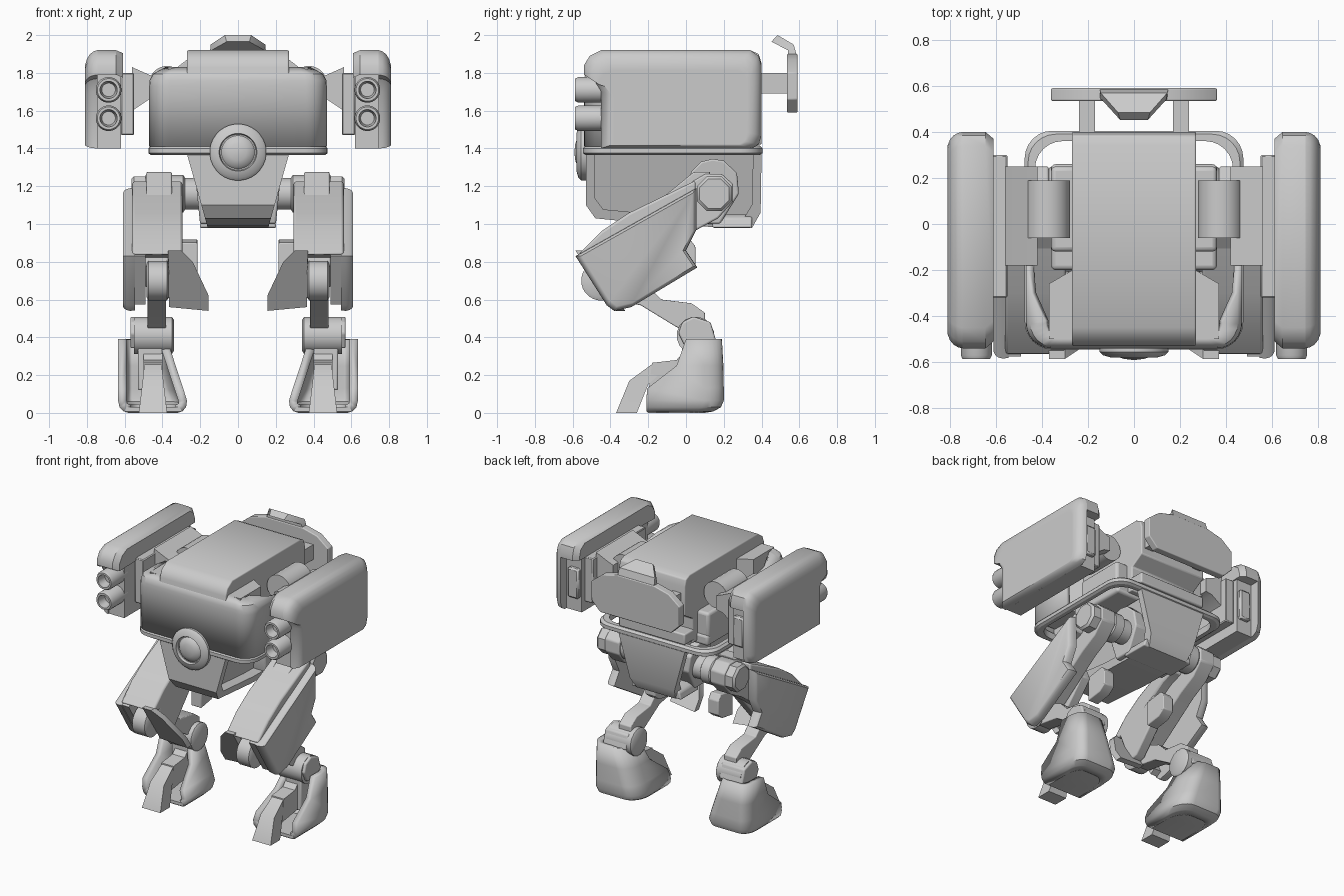
import bpy, bmesh, math
from mathutils import Vector

if "Cube" in bpy.data.objects:
    bpy.data.objects.remove(bpy.data.objects["Cube"])

grey = bpy.data.materials.new("plain grey")
grey.use_nodes = True
GREY = (0.6, 0.6, 0.6, 1)
grey.diffuse_color = GREY
grey.node_tree.nodes["Principled BSDF"].inputs["Base Color"].default_value = GREY


def finish(name, bm, mirror=False, bevel=0, segments=3, thick=0):
    """Turn a bmesh into a smooth-by-angle object with its modifiers."""
    bmesh.ops.recalc_face_normals(bm, faces=bm.faces)
    mesh = bpy.data.meshes.new(name)
    bm.to_mesh(mesh)
    bm.free()
    mesh.materials.append(grey)
    ob = bpy.data.objects.new(name, mesh)
    bpy.context.collection.objects.link(ob)
    bpy.context.view_layer.objects.active = ob
    bpy.ops.object.select_all(action='DESELECT')
    ob.select_set(True)
    bpy.ops.object.shade_smooth_by_angle(angle=math.radians(35))
    if thick:
        m = ob.modifiers.new("Wall", 'SOLIDIFY')
        m.thickness, m.offset = thick, -1
    if bevel:
        m = ob.modifiers.new("Bevel", 'BEVEL')
        m.width, m.segments, m.angle_limit = bevel, segments, math.radians(35)
    if mirror:
        ob.modifiers.new("Mirror", 'MIRROR')
    return ob


def loft(name, sections, closed=True, caps=True, **kw):
    """Skin a list of equal-length sections."""
    bm = bmesh.new()
    rows = [[bm.verts.new(p) for p in s] for s in sections]
    n = len(rows[0])
    for a, b in zip(rows, rows[1:]):
        for i in range(n if closed else n - 1):
            j = (i + 1) % n
            bm.faces.new((a[i], a[j], b[j], b[i]))
    if closed and caps:
        bm.faces.new(rows[0])
        bm.faces.new(rows[-1])
    return finish(name, bm, **kw)


def side_prism(name, pts, x0, x1, **kw):
    """Extrude a side (y, z) outline across x."""
    return loft(name, [[(x, y, z) for y, z in pts] for x in (x0, x1)], **kw)


def front_prism(name, pts, y0, y1, **kw):
    """Extrude a front (x, z) outline along y."""
    return loft(name, [[(x, y, z) for x, z in pts] for y in (y0, y1)], **kw)


def box(name, lo, hi, **kw):
    (x0, y0, z0), (x1, y1, z1) = lo, hi
    return front_prism(name, [(x0, z0), (x1, z0), (x1, z1), (x0, z1)], y0, y1, **kw)


def turned(name, profile, centre, axis, sides=24, **kw):
    """Lathe (radius, distance) pairs about an axis through centre."""
    rot = Vector((0, 0, 1)).rotation_difference(Vector(axis)).to_matrix()
    turn = [math.tau * (i + 0.5) / sides for i in range(sides)]
    rings = [[Vector(centre) + rot @ Vector((r * math.cos(t), r * math.sin(t), d)) for t in turn]
             for r, d in profile]
    return loft(name, rings, **kw)


def u_path(w, front, back, r, z, n=6):
    """Open U in plan, curving round the two front corners."""
    right = [(w, back, z)]
    for i in range(n + 1):
        t = math.pi / 2 * i / n
        right.append((w - r + r * math.cos(t), front + r - r * math.sin(t), z))
    return right + [(-x, y, z) for x, y, z in reversed(right)]


# Torso: central spine, front shell, inner cheeks, rear ledge
side_prism("torso_spine", [(-.53, 1.40), (-.53, 1.83), (-.51, 1.88), (-.45, 1.92), (.34, 1.92), (.385, 1.90),
                           (.40, 1.85), (.40, 1.64), (.30, 1.58), (.30, 1.40)], -.27, .27, bevel=.008)
loft("torso_front_shell", [u_path(.47, -.54, -.14, .11, 1.41), u_path(.47, -.54, -.155, .11, 1.73),
                           u_path(.468, -.54, -.16, .11, 1.76), u_path(.45, -.533, -.30, .10, 1.795),
                           u_path(.385, -.50, -.42, .07, 1.83)], closed=False, thick=.03)
loft("torso_cheek", [[(.25, -.19, z), (.37, -.26, z), (.37, -.50, z), (.25, -.50, z)]
                     for z in (1.45, 1.83)], mirror=True)
box("torso_floor", (-.36, -.2, 1.38), (.36, .26, 1.46), bevel=.02)
box("rear_ledge", (-.27, .2, 1.42), (.27, .40, 1.50), bevel=.01)
box("shoulder_block", (.25, -.12, 1.42), (.36, .25, 1.62), bevel=.02, mirror=True)

# Rim tube looping round the waist
def rim(grow, z):
    front = u_path(.45 + grow, -.52 - grow, 0, .12, z)[1:-1]
    back = u_path(.45 + grow, -.38 - grow, 0, .12, z)[1:-1]
    return front + [(x, -y, z) for x, y, z in reversed(back)]
loft("waist_rim", [rim(*s) for s in ((.01, 1.365), (.025, 1.375), (.025, 1.40), (.01, 1.415),
                                     (-.02, 1.415), (-.02, 1.365), (.01, 1.365))], caps=False)

# Round front lamp
turned("lamp_ring", [(.15, 0), (.15, .025), (.135, .04), (.10, .05), (.095, .03)],
       (0, -.53, 1.38), (0, -1, 0), 32)
turned("lamp_dome", [(.088, 0), (.088, .03), (.075, .045), (.045, .056), (.01, .06)],
       (0, -.53, 1.38), (0, -1, 0), 32)

# Pelvis: tapered keel with a raised band along its edge
keel = [(-.53, 1.37), (-.53, 1.10), (-.48, 1.03), (-.08, .99), (.35, .98), (.395, 1.06), (.40, 1.37)]
def taper(z):
    return .16 + .11 * (z - .98) / .39
def inset(y, z, k):
    return (-.06 + (y + .06) * k, 1.37 + (z - 1.37) * (k - .04))
core = [inset(y, z, .92) if z < 1.3 else (y * .92, z) for y, z in keel]
loft("pelvis_core", [[(s * (taper(z) - .08), y, z) for y, z in core] for s in (-1, 1)])
inner = [(y * .9 - .005, z) if z > 1.3 else inset(y, z, .9) for y, z in keel]
strip = [[(s * taper(q[1]), *q) for q in pair for s in (-1, 1)] for pair in zip(keel, inner)]
loft("pelvis_band", [[a, b, d, c] for a, b, c, d in strip])
front_prism("pelvis_foot", [(-.205, .98), (.205, .98), (.19, 1.03), (.16, 1.05), (-.16, 1.05), (-.19, 1.03)],
            .14, .35, bevel=.01)
flange = [(0, 1.2), (.03, 1.28), (.08, 1.33), (.14, 1.345), (.20, 1.335), (.27, 1.27), (.28, 1.16),
          (.18, 1.0), (.05, 1.0)]
loft("hip_flange", [[(x - .1 * (1.34 - z), y, z) for y, z in flange] for x in (.08, .235)],
     bevel=.01, mirror=True)

# Rear shield, its struts and hooked top flap
front_prism("rear_shield", [(-.36, 1.66), (-.29, 1.59), (.29, 1.59), (.36, 1.66), (.36, 1.80), (.27, 1.87),
                            (.15, 1.90), (-.15, 1.90), (-.27, 1.87), (-.36, 1.80)], .535, .59, bevel=.006)
box("rear_strut", (.17, .29, 1.69), (.24, .55, 1.80), mirror=True)
flap = [(.15, .59, 1.88), (.145, .57, 1.95), (.07, .485, 2.0)]
under = [(.15, .54, 1.87), (.14, .54, 1.92), (.06, .452, 1.965)]
loft("rear_flap", [[(-p[0], *p[1:]), p, q, (-q[0], *q[1:])] for p, q in zip(flap, under)])

# Weapon pods
pod = [(-.54, 1.79), (-.54, 1.84), (-.51, 1.89), (-.45, 1.92), (.34, 1.92), (.385, 1.89), (.40, 1.84),
       (.40, 1.47), (.385, 1.42), (.35, 1.40), (-.45, 1.40), (-.45, 1.70), (-.49, 1.77)]
def pod_section(x, k):
    return [(x, -.06 + (y + .06) * (1 - k), 1.66 + (z - 1.66) * (1 - k * (2.4 if z > 1.66 else .5)))
            for y, z in pod]
loft("pod_shell", [pod_section(x, k) for x, k in
                   ((.745, 0), (.765, .01), (.785, .035), (.80, .075), (.81, .13), (.81, .17))], mirror=True)
def roof_section(x, d):
    return [(x, y + (d if y < 0 else -d), z - d / 2) for y, z in pod[:7]] + [(x, .40 - d, 1.80)]
loft("pod_roof", [roof_section(.61, .03), roof_section(.645, 0), roof_section(.745, 0)], mirror=True)
box("pod_body", (.62, -.44, 1.40), (.747, .33, 1.80), mirror=True)
box("pod_rear_frame", (.63, .3, 1.5), (.72, .36, 1.72), bevel=.012, segments=1, mirror=True)
box("pod_inner_plate", (.55, -.32, 1.47), (.62, .30, 1.80), bevel=.006, segments=1, mirror=True)
for label, z in (("upper", 1.71), ("lower", 1.56)):
    turned(label + "_barrel", [(.068, 0), (.068, .17), (.06, .187), (.046, .187), (.036, .12)],
           (.685, -.40, z), (0, -1, 0), mirror=True)

# Shoulder mounts
front_prism("shoulder_arm", [(.42, 1.67), (.47, 1.66), (.56, 1.60), (.56, 1.83), (.47, 1.79), (.42, 1.77)],
            -.18, .25, mirror=True)
turned("shoulder_drum", [(.097, 0), (.097, .25)], (.375, .19, 1.74), (0, -1, 0), mirror=True)

# Hips
turned("hip_axle", [(.085, .15), (.085, .28), (.10, .29), (.10, .36), (.085, .38), (.085, .48)],
       (0, .15, 1.16), (1, 0, 0), mirror=True)
turned("hip_cap", [(.1, .42), (.1, .55), (.085, .565)], (0, .15, 1.16), (1, 0, 0), 8, mirror=True)
side_prism("thigh_bone", [(.04, 1.23), (.10, 1.265), (.19, 1.265), (.25, 1.21), (.25, 1.12), (.17, 1.03),
                          (.04, .96), (-.38, .66), (-.48, .78)], .37, .49, bevel=.01, mirror=True)

# Thigh armour: top cover, outer plate with front lip, raised ridge, rear bracket
side_prism("thigh_cover", [(-.57, .84), (-.45, .96), (-.30, 1.06), (.05, 1.23), (.05, 1.10), (-.06, 1.06),
                           (-.42, .82)], .295, .56, bevel=.012, segments=2, mirror=True)
plate = [(-.585, .83), (.055, 1.19), (.055, .97), (0, .86), (.06, .77), (-.29, .56), (-.38, .54), (-.42, .57)]
def plate_section(x, k):
    return [(x, -.2 + (y + .2) * k, .85 + (z - .85) * k) for y, z in plate]
loft("thigh_plate", [plate_section(x, k) for x, k in ((.545, .99), (.57, 1), (.59, .985), (.603, .96),
                                                      (.61, .92))], mirror=True)
side_prism("thigh_front_lip", [(-.575, .83), (-.41, .575), (-.37, .60), (-.50, .86)], .49, .56, mirror=True)
side_prism("thigh_ridge", [(-.22, 1.06), (.04, 1.275), (.13, 1.275), (.08, 1.15), (-.2, 1.0)],
           .35, .485, bevel=.008, mirror=True)
side_prism("thigh_rear_bracket", [(-.12, .9), (.02, .92), (.05, .88), (.05, .78), (0, .74), (-.12, .72)],
           .215, .30, bevel=.006, mirror=True)

# Knee joint, inner fin and shin
turned("knee_disc", [(.085, .365), (.105, .375), (.105, .475), (.085, .485)],
       (0, -.45, .70), (1, 0, 0), mirror=True)
fin = [(.37, .86), (.30, .86), (.24, .80), (.155, .62), (.155, .54), (.365, .56)]
loft("knee_fin", [[(x, y - z * .67, z) for x, z in fin] for y in (-.01, .04)], mirror=True)
side_prism("knee_inner_guard", [(-.5, .84), (-.15, 1.0), (-.1, .88), (-.33, .62), (-.40, .60)],
           .295, .37, bevel=.01, mirror=True)
side_prism("shin", [(-.48, .64), (-.46, .78), (-.20, .67), (-.13, .60), (.03, .58), (.10, .53), (.10, .42),
                    (.02, .42), (-.06, .46), (-.24, .57), (-.42, .60)], .38, .48, bevel=.006, mirror=True)

# Ankle, heel cup and toe
turned("ankle_drum", [(.085, .34), (.1, .35), (.1, .55)], (0, .05, .41), (1, 0, 0), 16, mirror=True)
box("ankle_block", (.40, -.02, .12), (.53, .13, .40), bevel=.01, mirror=True)
side_prism("ankle_hood", [(-.04, .42), (-.02, .48), (.04, .51), (.13, .48), (.16, .38), (0, .34)],
           .38, .57, bevel=.01, mirror=True)
def heel_row(z, inner, front, back, outer=.635, n=6):
    """Heel plan at one height, rounded at both back corners."""
    arc = [math.pi / 2 * i / n for i in range(n + 1)]
    row = [(inner + .10 * (1 - math.cos(t)), back - .14 * (1 - math.sin(t)), z) for t in arc]
    row += [(outer - .07 * (1 - math.cos(t)), back - .10 * (1 - math.sin(t)), z) for t in reversed(arc)]
    return [(inner, front, z)] + row + [(outer, front, z)]
sole = [heel_row(0, .32, -.20, .10, .58), heel_row(.008, .295, -.21, .145, .605),
        heel_row(.03, .275, -.21, .185, .627)]
loft("heel_cup", sole + [heel_row(.065, .27, -.21, .20), heel_row(.13, .29, -.205, .20),
                         heel_row(.25, .33, -.05, .198), heel_row(.39, .375, 0, .19)],
     closed=False, thick=.045, mirror=True)
loft("heel_sole", sole, mirror=True)
toe = [((.375, .525), -.37, -.26, 0), ((.395, .505), -.30, -.20, .17), ((.405, .495), -.17, -.1, .265)]
loft("toe", [[(a, f, z), (b, f, z), (b, k, z - .02 * (z > 0)), (a, k, z - .02 * (z > 0))]
             for (a, b), f, k, z in toe], mirror=True)
side_prism("toe_link", [(-.18, .265), (-.05, .28), (.06, .40), (.06, .14), (-.2, .1)], .40, .50, mirror=True)
